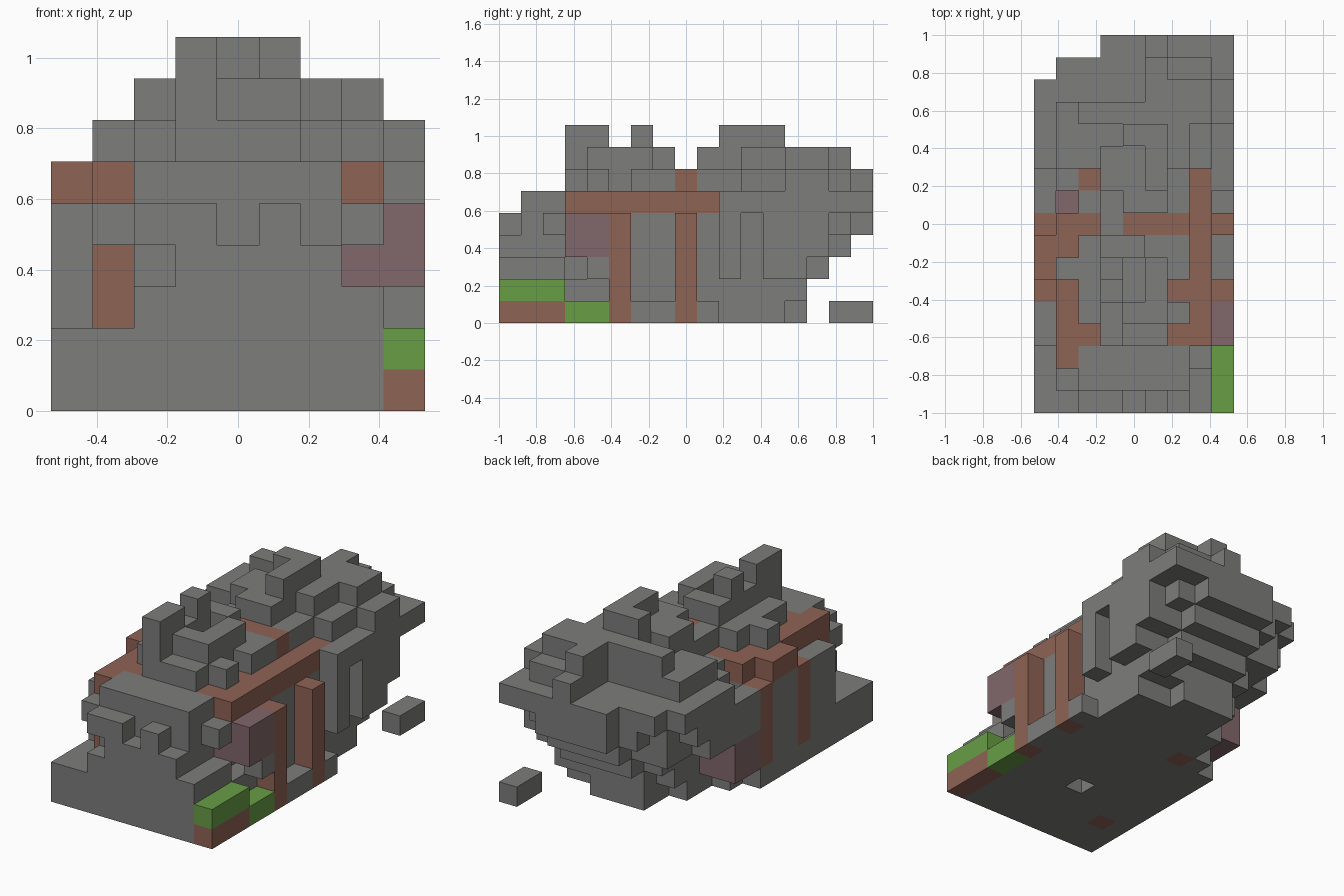
import bpy
import bmesh
from mathutils import Vector

default_cube = bpy.data.objects.get("Cube")
if default_cube:
    bpy.data.objects.remove(default_cube, do_unlink=True)

UNIT = 2 / 17                      # edge of one block
CENTRE = Vector((4.5, 8.5, 0))     # middle of the block grid
cells = {}


def span(value):
    return range(value[0], value[1] + 1) if isinstance(value, tuple) else (value,)


def fill(part, x, y, z):
    """Fill an inclusive range of blocks with a part; None carves them away."""
    for i in span(x):
        for j in span(y):
            for k in span(z):
                if part:
                    cells[i, j, k] = part
                else:
                    cells.pop((i, j, k), None)


# Boulder: widens upward from a narrow foot, each layer a row of rear limits
rear_limits = [
    (8, 9, 11, 13, 13, 13, 12, 12, 9),
    (9, 10, 12, 13, 13, 13, 13, 13, 9),
    (10, 10, 13, 14, 14, 14, 14, 13, 13),
    (12, 14, 14, 15, 15, 15, 15, 14, 14),
    (13, 14, 15, 16, 16, 16, 16, 15, 14),
    (14, 15, 15, 16, 16, 16, 16, 16, 16),
]
for layer, limits in enumerate(rear_limits):
    for column, limit in enumerate(limits):
        fill("boulder", column, (9, limit), layer)
fill(None, 0, (9, 10), 5)
fill(None, 8, 9, (1, 5))
fill(None, 8, 11, (2, 4))

# Boulder crown
fill("boulder", (1, 2), (11, 13), 6)
fill("boulder", (3, 4), (9, 13), 6)
fill("boulder", 5, (9, 16), 6)
fill("boulder", 6, (9, 15), 6)
fill("boulder", 7, (11, 15), 6)
fill("boulder", 8, (13, 14), 6)
fill("boulder", (2, 3), 13, 7)
fill("boulder", 3, (10, 11), 7)
fill("boulder", 4, (9, 13), 7)
fill("boulder", 5, (9, 15), 7)
fill("boulder", 6, (11, 14), 7)
fill("boulder", 7, (13, 14), 7)
fill("boulder", 5, (10, 12), 8)
fill("boulder", 4, 12, 8)

# Front wall with broken battlements
fill("front_wall", (0, 7), (0, 8), (0, 1))
fill("front_wall", (2, 6), (1, 2), (2, 5))
fill("front_wall", 1, 1, 4)
fill("front_wall", 2, 0, 2)
fill("front_wall", (3, 6), 0, (2, 3))
fill("front_wall", (2, 3), 0, 4)
fill("front_wall", 5, 0, 4)
fill("front_wall", 7, (0, 2), 2)
fill("front_wall", 7, 2, 4)
fill(None, 4, 4, 0)

# Side walls and core
fill("side_wall", (1, 6), (3, 8), (2, 5))
fill("side_wall", 0, (3, 8), (2, 4))
fill("side_wall", 7, (5, 9), (2, 4))
fill("side_wall", 7, (3, 4), 4)
fill("side_wall", 8, (6, 9), 0)
fill("side_wall", 8, 4, 2)

# Rubble on the roof
fill("roof_rubble", (3, 5), 3, 6)
fill("roof_rubble", (2, 5), (4, 7), 6)
fill("roof_rubble", 6, (6, 7), 6)
fill("roof_rubble", 6, 4, 6)
fill("roof_rubble", 1, 6, 6)
fill("roof_rubble", 3, 8, 6)
fill("roof_rubble", 3, (3, 4), (7, 8))
fill("roof_rubble", 3, (5, 7), 7)
fill("roof_rubble", 3, 6, 8)
fill("roof_rubble", (4, 5), 4, 7)
fill("roof_rubble", 5, (5, 6), 7)
fill("roof_rubble", 4, 7, 7)

# Timber posts, rails and crossbeams
for post in (5, 8):
    fill("timber_frame", 8, post, (0, 4))
    fill("timber_frame", 0, post, (1, 4))
fill("timber_frame", 1, 2, (0, 5))
fill("timber_frame", 7, (3, 10), 5)
fill("timber_frame", 0, (6, 7), 5)
fill("timber_frame", 1, (3, 8), 5)
fill("timber_frame", 2, 3, 5)
fill("timber_frame", 6, 3, 5)
fill("timber_frame", 6, 5, 5)
fill("timber_frame", 2, 8, 5)
fill("timber_frame", (4, 6), 8, 6)
fill("timber_frame", 2, 9, (0, 4))
fill("timber_frame", 2, 10, 5)

# Ore deposits, with an open shaft above the left one
fill("ore_deposit", 8, (3, 4), (3, 4))
fill("ore_deposit", 7, (3, 4), 3)
fill("ore_deposit", (0, 1), (9, 10), (1, 2))
fill("ore_deposit", 1, 9, 3)
fill(None, 1, 9, (4, 5))

# Earth bank with turf, and a stray stone
fill("earth_bank", 8, (0, 2), 0)
fill("turf", 8, (0, 2), 1)
fill("turf", 8, (3, 4), 0)
fill("stray_stone", 8, (15, 16), 0)


def make_material(name, colour):
    material = bpy.data.materials.new(name)
    material.use_nodes = True
    material.diffuse_color = (*colour, 1)
    shader = material.node_tree.nodes["Principled BSDF"]
    shader.inputs["Base Color"].default_value = (*colour, 1)
    shader.inputs["Roughness"].default_value = 0.9
    return material


stone = make_material("grey_stone", (0.205, 0.205, 0.2))
brown = make_material("brown_wood_and_earth", (0.275, 0.125, 0.09))
green = make_material("grass_green", (0.14, 0.34, 0.06))
pink = make_material("dusky_pink_ore", (0.22, 0.135, 0.145))
materials = {"timber_frame": brown, "earth_bank": brown,
             "turf": green, "ore_deposit": pink}


def block_face(mesh, cell, axis, side):
    """Add one outward square on the given side of a block."""
    across, up = [Vector((0, 0, 0)) for _ in range(2)]
    across[(axis + 1) % 3] = 1
    up[(axis + 2) % 3] = 1
    corner = Vector(cell)
    if side > 0:
        corner[axis] += 1
    ring = [corner, corner + across, corner + across + up, corner + up]
    if side < 0:
        ring.reverse()
    mesh.faces.new([mesh.verts.new((point - CENTRE) * UNIT) for point in ring])


def build_part(part):
    """Turn the exposed sides of one part into a mesh object."""
    mesh = bmesh.new()
    for cell, owner in cells.items():
        if owner != part:
            continue
        for axis in range(3):
            for side in (-1, 1):
                neighbour = list(cell)
                neighbour[axis] += side
                if tuple(neighbour) not in cells:
                    block_face(mesh, cell, axis, side)
    bmesh.ops.remove_doubles(mesh, verts=mesh.verts, dist=UNIT / 100)
    data = bpy.data.meshes.new(part)
    mesh.to_mesh(data)
    mesh.free()
    data.materials.append(materials.get(part, stone))
    bpy.context.scene.collection.objects.link(bpy.data.objects.new(part, data))


for part_name in sorted(set(cells.values())):
    build_part(part_name)
